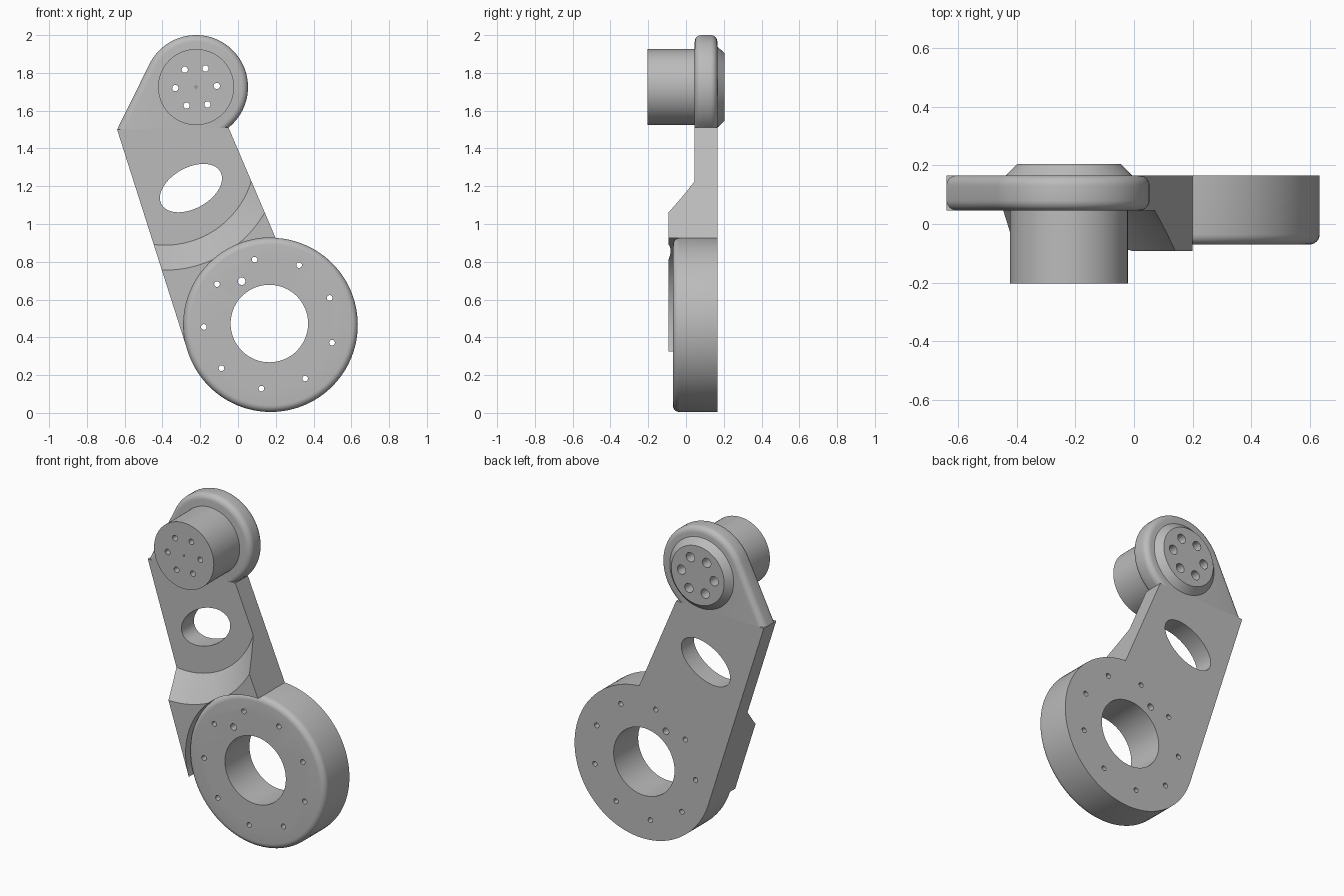
import bpy
import bmesh
from math import radians, sin, cos, asin, atan2, hypot, sqrt
from mathutils import Matrix, Vector

cube = bpy.data.objects.get("Cube")
if cube:
    bpy.data.objects.remove(cube)

grey = bpy.data.materials.new("satin grey")
grey.use_nodes = True
grey.diffuse_color = (0.5, 0.5, 0.5, 1)
grey.node_tree.nodes["Principled BSDF"].inputs["Base Color"].default_value = (0.5, 0.5, 0.5, 1)

# Main layout, as (x, z) points and depths along y
HUB, HUB_R = (0.173, 0.466), 0.461
BORE = (0.166, 0.473)
HEAD, HEAD_R = (-0.222, 1.725), 0.275
CORNER, NOTCH, SHOULDER = (-0.64, 1.5), (-0.05, 1.51), (0.2, 0.924)
FRONT, STEP, BACK = -0.093, 0.046, 0.166
ROUND = 0.035


def finish(name, bm):
    bmesh.ops.recalc_face_normals(bm, faces=bm.faces)
    mesh = bpy.data.meshes.new(name)
    bm.to_mesh(mesh)
    bm.free()
    obj = bpy.data.objects.new(name, mesh)
    bpy.context.collection.objects.link(obj)
    mesh.materials.append(grey)
    return obj


def round_edges(bm, edges):
    bmesh.ops.bevel(bm, geom=edges, offset=ROUND, offset_type='OFFSET',
                    segments=6, profile=0.5, affect='EDGES')


def cylinder(name, centre, r0, y0, y1, r1=None, sides=96, round_front=False, scale=(1, 1), tilt=0):
    """Round bar along y; r0 is its radius at y0 and r1 at y1."""
    bm = bmesh.new()
    place = (Matrix.Translation((centre[0], (y0 + y1) / 2, centre[1]))
             @ Matrix.Rotation(-tilt, 4, 'Y')
             @ Matrix.Diagonal((scale[0], 1, scale[1], 1))
             @ Matrix.Rotation(radians(-90), 4, 'X'))
    bmesh.ops.create_cone(bm, cap_ends=True, segments=sides, radius1=r0,
                          radius2=r0 if r1 is None else r1, depth=y1 - y0, matrix=place)
    if round_front:
        round_edges(bm, [e for e in bm.edges if all(v.co.y < y0 + 0.001 for v in e.verts)])
    return finish(name, bm)


def prism(name, outline, y0, y1, keep_sharp=None):
    """Outline in x and z, extruded along y; keep_sharp tells which rim edges stay square."""
    bm = bmesh.new()
    face = bm.faces.new([bm.verts.new((x, y0, z)) for x, z in outline])
    new = bmesh.ops.extrude_face_region(bm, geom=[face])["geom"]
    bmesh.ops.translate(bm, vec=(0, y1 - y0, 0),
                        verts=[g for g in new if isinstance(g, bmesh.types.BMVert)])
    bmesh.ops.recalc_face_normals(bm, faces=bm.faces)
    if keep_sharp:
        rim = [e for e in bm.edges if abs(e.verts[0].co.y - e.verts[1].co.y) < 0.001]
        round_edges(bm, [e for e in rim if not keep_sharp(e)])
    return finish(name, bm)


def cut(obj, cutters):
    bpy.context.view_layer.objects.active = obj
    for cutter in cutters:
        mod = obj.modifiers.new("cut", 'BOOLEAN')
        mod.operation, mod.solver, mod.object = 'DIFFERENCE', 'EXACT', cutter
        bpy.ops.object.modifier_apply(modifier=mod.name)


def ring(centre, radius, count, start):
    angles = [radians(start + 360 * i / count) for i in range(count)]
    return [(centre[0] + radius * cos(a), centre[1] + radius * sin(a)) for a in angles]


def tangent(point, centre, r, side):
    """Where a straight line from a point just touches a circle."""
    dx, dz = centre[0] - point[0], centre[1] - point[1]
    d = hypot(dx, dz)
    angle = atan2(dz, dx) + side * asin(r / d)
    length = sqrt(d * d - r * r)
    return (point[0] + length * cos(angle), point[1] + length * sin(angle))


# Large hub with bore, bolt circle and locating hole
hub = cylinder("hub", HUB, HUB_R, -0.07, BACK, round_front=True)
hub_cutters = [cylinder("bore_cutter", BORE, 0.205, -0.3, 0.3)]
hub_cutters += [cylinder("bolt_cutter", p, 0.015, -0.3, 0.3, sides=20)
                for p in ring(BORE, 0.347, 9, 103)]
hub_cutters.append(cylinder("locating_cutter", (0.019, 0.697), 0.02, -0.3, 0.3, sides=24))
cut(hub, hub_cutters)

# Arm: thick beside the hub, sloping back to a thin web with an oval window
arm = prism("arm", [CORNER, NOTCH, SHOULDER, HUB, tangent(CORNER, HUB, HUB_R, -1)], FRONT, BACK)
arm_cutters = [
    cylinder("hub_clearance_cutter", HUB, HUB_R, -0.3, 0.3),
    cylinder("slope_cutter", (-0.387, 1.366), 0.636, FRONT - 0.027, STEP, r1=0.478, sides=128),
    cylinder("window_cutter", (-0.249, 1.19), 1, -0.3, 0.3, scale=(0.178, 0.108), tilt=radians(29)),
]
cut(arm, arm_cutters)

# Rounded head above the arm
touch = tangent(CORNER, HEAD, HEAD_R, 1)
a0 = atan2(NOTCH[1] - HEAD[1], NOTCH[0] - HEAD[0])
a1 = atan2(touch[1] - HEAD[1], touch[0] - HEAD[0])
arc = [(HEAD[0] + HEAD_R * cos(a0 + (a1 - a0) * i / 56),
        HEAD[1] + HEAD_R * sin(a0 + (a1 - a0) * i / 56)) for i in range(1, 57)]
head = prism("head", [CORNER, NOTCH] + arc, STEP, BACK,
             keep_sharp=lambda e: all(v.co.z < NOTCH[1] + 0.001 for v in e.verts))

# Pivot pin in front and chamfered boss behind
pin = cylinder("pivot_pin", HEAD, 0.201, -0.203, STEP)
boss = cylinder("boss", HEAD, 0.215, BACK, 0.204, r1=0.178)

# Screw holes with wider counterbores at the back
screws = ring(HEAD, 0.11, 6, 3)
through = [cylinder("screw_cutter", p, 0.0165, -0.3, 0.3, sides=24) for p in screws]
wide = [cylinder("counterbore_cutter", p, 0.028, 0.09, 0.3, sides=32) for p in screws]
dimple = cylinder("dimple_cutter", HEAD, 0.005, -0.3, -0.17, sides=12)
cut(pin, through + [dimple])
cut(head, through + wide)
cut(boss, wide)

for cutter in hub_cutters + arm_cutters + through + wide + [dimple]:
    bpy.data.objects.remove(cutter)

# Smooth round surfaces, crisp edges
for part in (hub, arm, head, pin, boss):
    bpy.ops.object.select_all(action='DESELECT')
    part.select_set(True)
    bpy.context.view_layer.objects.active = part
    bpy.ops.object.shade_smooth_by_angle(angle=radians(25))
